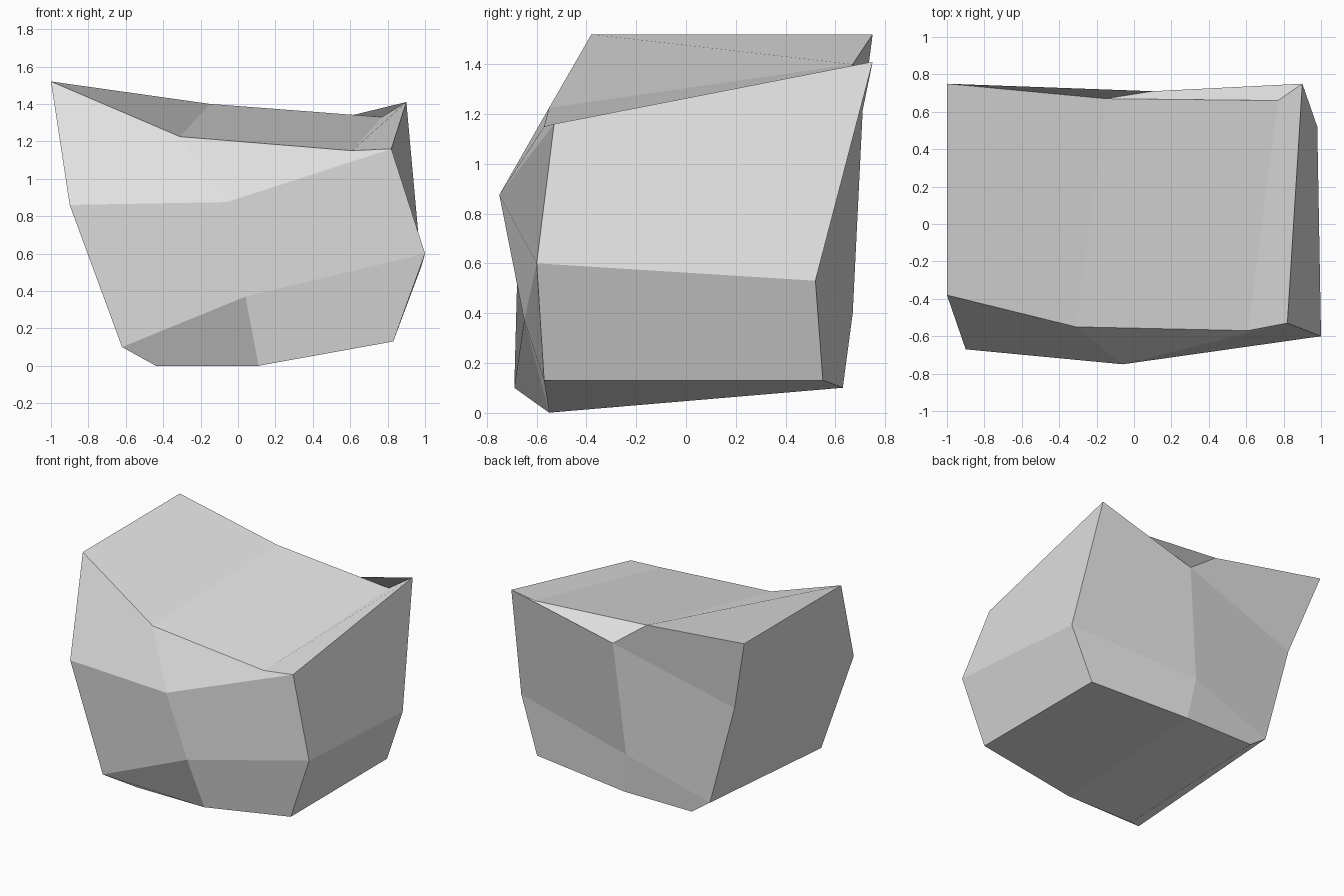
import bpy
import bmesh
from mathutils import Vector

default_cube = bpy.data.objects.get("Cube")
if default_cube:
    bpy.data.objects.remove(default_cube, do_unlink=True)


def make_material(name, colour):
    material = bpy.data.materials.new(name)
    material.use_nodes = True
    material.diffuse_color = colour
    shader = material.node_tree.nodes["Principled BSDF"]
    shader.inputs["Base Color"].default_value = colour
    return material


# Each end of the boulder: a ten-point outline, clockwise from the top left,
# followed by the two inner points that break up the end face.
FRONT = [
    (-1, -.38, 1.52), (-.31, -.55, 1.225), (.61, -.57, 1.15),
    (.82, -.53, 1.16), (1, -.6, .6), (.83, -.57, .13),
    (.11, -.55, 0), (-.44, -.55, 0), (-.62, -.69, .1), (-.9, -.67, .86),
    (-.06, -.75, .875), (.04, -.65, .37),
]
BACK = [
    (-1, .75, 1.52), (-.15, .67, 1.4), (.77, .66, 1.33),
    (.9, .75, 1.41), (.98, .52, .53), (.83, .55, .13),
    (.06, .63, .1), (-.49, .63, .1), (-.63, .62, .2), (-.83, .62, .95),
    (.1, .71, 1.215), (.02, .67, .4),
]
UPPER, LOWER = 10, 11
OUTLINE = 10

# Facets of an end face, fanned around its two inner points
END_FACETS = [
    (0, 1, UPPER, 9), (1, 2, 3, UPPER),
    (9, UPPER, LOWER, 8), (UPPER, 3, 4, LOWER),
    (LOWER, 4, 5, 6), (8, LOWER, 6, 7),
]


def build_boulder(name, material):
    bm = bmesh.new()
    front = [bm.verts.new(Vector(point)) for point in FRONT]
    back = [bm.verts.new(Vector(point)) for point in BACK]

    # Front and back ends, wound in opposite directions
    for first, second, third, fourth in END_FACETS:
        bm.faces.new([front[i] for i in (first, fourth, third, second)])
        bm.faces.new([back[i] for i in (first, second, third, fourth)])

    # Top, sides and underside join the two outlines
    for i in range(OUTLINE):
        following = (i + 1) % OUTLINE
        bm.faces.new((front[i], front[following], back[following], back[i]))

    # Flat facets keep the chiselled look
    for face in bm.faces:
        face.smooth = False

    mesh = bpy.data.meshes.new(name)
    bm.to_mesh(mesh)
    bm.free()
    mesh.materials.append(material)
    boulder = bpy.data.objects.new(name, mesh)
    bpy.context.collection.objects.link(boulder)
    return boulder


stone_grey = make_material("stone_grey", (.75, .75, .75, 1))
build_boulder("boulder", stone_grey)
